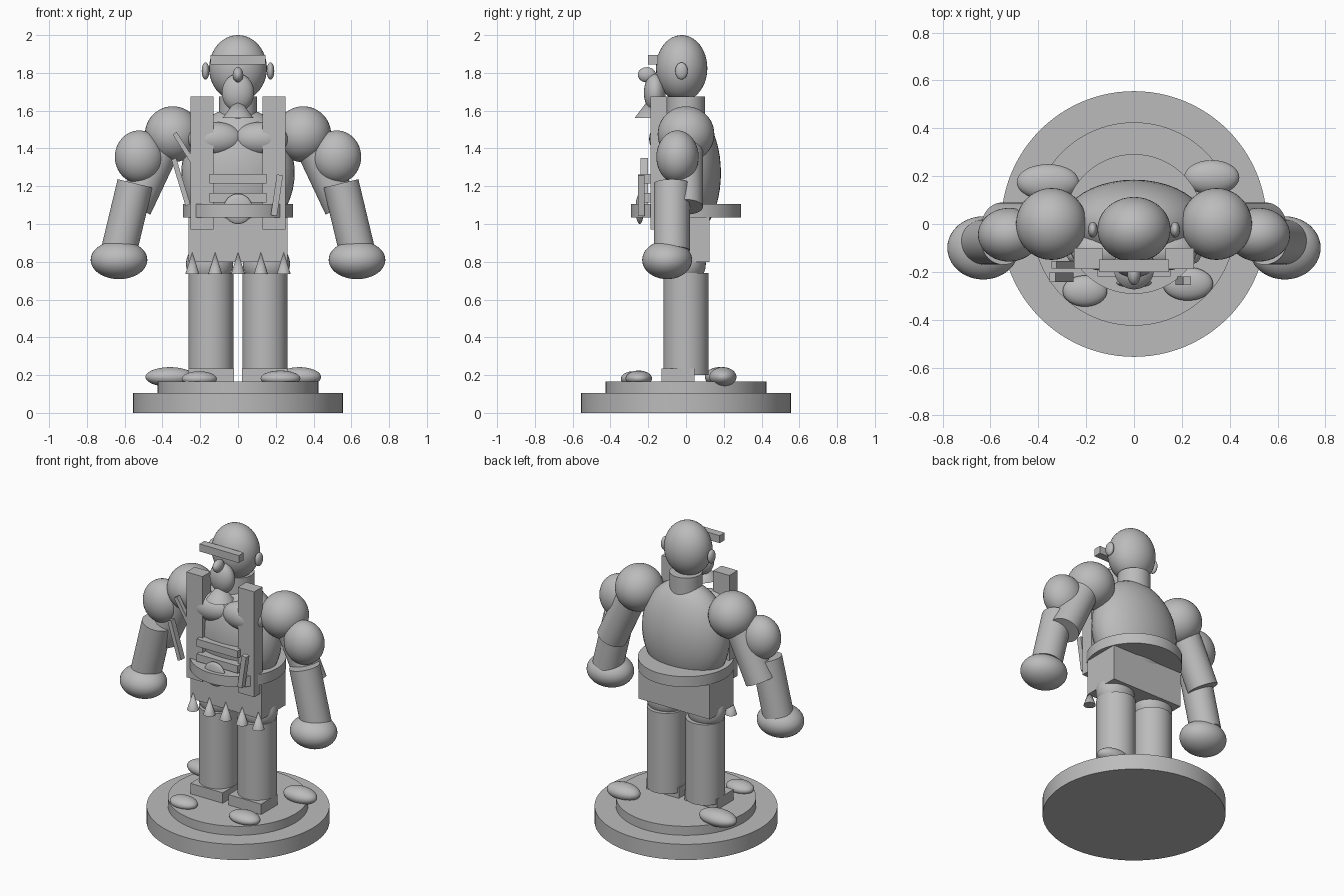
import bpy
import math
from mathutils import Vector

cube = bpy.data.objects.get("Cube")
if cube:
    bpy.data.objects.remove(cube, do_unlink=True)

grey = bpy.data.materials.new("plain_grey")
grey.use_nodes = True
grey.diffuse_color = (0.5, 0.5, 0.5, 1)
grey.node_tree.nodes["Principled BSDF"].inputs["Base Color"].default_value = (0.5, 0.5, 0.5, 1)


def finish(name, smooth=True):
    ob = bpy.context.object
    ob.name = name
    ob.data.materials.append(grey)
    if smooth:
        bpy.ops.object.shade_smooth_by_angle(angle=math.radians(40))
    return ob


def ball(name, loc, radii, tilt=0):
    bpy.ops.mesh.primitive_uv_sphere_add(segments=40, ring_count=24, location=loc,
                                         rotation=(0, 0, tilt))
    bpy.context.object.scale = radii
    return finish(name)


def box(name, low, high):
    low, high = Vector(low), Vector(high)
    bpy.ops.mesh.primitive_cube_add(size=1, location=(low + high) / 2)
    bpy.context.object.scale = high - low
    return finish(name, False)


def rod(name, start, end, r1, r2=None, sides=48):
    """Cylinder or cone running from start to end."""
    start, end = Vector(start), Vector(end)
    axis = end - start
    bpy.ops.mesh.primitive_cone_add(vertices=sides, radius1=r1,
                                    radius2=r1 if r2 is None else r2,
                                    depth=axis.length, location=(start + end) / 2)
    bpy.context.object.rotation_euler = axis.to_track_quat("Z", "Y").to_euler()
    return finish(name)


def stick(name, start, end, width, depth):
    """Square bar tilted in the front plane."""
    start, end = Vector(start), Vector(end)
    axis = end - start
    bpy.ops.mesh.primitive_cube_add(size=1, location=(start + end) / 2,
                                    rotation=(0, math.atan2(axis.x, axis.z), 0))
    bpy.context.object.scale = (width, depth, axis.length)
    return finish(name, False)


# Stepped display base with rocks
rod("base_lower", (0, 0, 0), (0, 0, 0.105), 0.555, sides=96)
rod("base_upper", (0, 0, 0.105), (0, 0, 0.165), 0.425, sides=96)
ball("rock_back_right", (-0.36, 0.175, 0.19), (0.13, 0.075, 0.052))
ball("rock_back_left", (0.325, 0.195, 0.19), (0.115, 0.072, 0.052))
ball("rock_front_right", (-0.205, -0.28, 0.18), (0.093, 0.065, 0.04))
ball("rock_front_left", (0.225, -0.25, 0.182), (0.105, 0.07, 0.042))

# Torso, belt and skirt
ball("torso", (0, 0, 1.27), (0.3, 0.185, 0.345))
rod("neck", (0, 0, 1.55), (0, 0, 1.675), 0.1)
rod("belt", (0, 0, 1.035), (0, 0, 1.105), 0.292, sides=64)
ball("buckle", (0, -0.245, 1.08), (0.077, 0.022, 0.08))
box("skirt", (-0.263, -0.125, 0.8), (0.263, 0.125, 1.04))
for i in range(5):
    x = (i - 2) * 0.121
    rod("skirt_spike", (x, -0.13, 0.735), (x, -0.13, 0.85), 0.037, 0, 24)
for z in (1.115, 1.215):
    box("stomach_band", (-0.152, -0.22, z), (0.152, -0.15, z + 0.05))

# Head
ball("head", (0, -0.023, 1.825), (0.153, 0.136, 0.175))
box("brow_bar", (-0.146, -0.2, 1.845), (0.146, -0.148, 1.895))
ball("nose", (0, -0.207, 1.79), (0.028, 0.048, 0.04))
ball("muzzle", (0, -0.165, 1.695), (0.085, 0.058, 0.1))
rod("beard", (0, -0.19, 1.56), (0, -0.19, 1.67), 0.083, 0)

# Mirrored parts
for side, s in (("left", 1), ("right", -1)):
    ball(side + "_ear", (s * 0.172, -0.024, 1.81), (0.02, 0.033, 0.045))
    ball(side + "_chest", (s * 0.12, -0.11, 1.45), (0.145, 0.085, 0.09))
    box(side + "_strap", (s * 0.191 - 0.06, -0.188, 0.97), (s * 0.191 + 0.06, -0.1, 1.675))
    ball(side + "_shoulder", (s * 0.345, 0, 1.475), (0.148, 0.15, 0.148))
    ball(side + "_bicep", (s * 0.522, -0.045, 1.355), (0.13, 0.112, 0.14))
    rod(side + "_upper_arm", (s * 0.38, -0.005, 1.45), (s * 0.55, -0.005, 1.09), 0.095)
    rod(side + "_forearm", (s * 0.545, -0.075, 1.215), (s * 0.63, -0.075, 0.86), 0.095)
    ball(side + "_fist", (s * 0.63, -0.1, 0.81), (0.15, 0.132, 0.102))
    ball(side + "_hip", (s * 0.15, 0, 0.79), (0.125, 0.105, 0.115))
    rod(side + "_leg", (s * 0.143, 0, 0.2), (s * 0.143, 0, 0.74), 0.12)
    box(side + "_shoe", (s * 0.142 - 0.12, -0.13, 0.165), (s * 0.142 + 0.12, 0.045, 0.235))

# Slim gear hanging on the front
stick("belt_tool", (0.19, -0.237, 1.045), (0.222, -0.237, 1.26), 0.033, 0.036)
stick("upper_side_bar", (-0.335, -0.17, 1.48), (-0.24, -0.17, 1.33), 0.025, 0.03)
stick("lower_side_bar", (-0.34, -0.222, 1.345), (-0.265, -0.222, 1.1), 0.027, 0.04)
